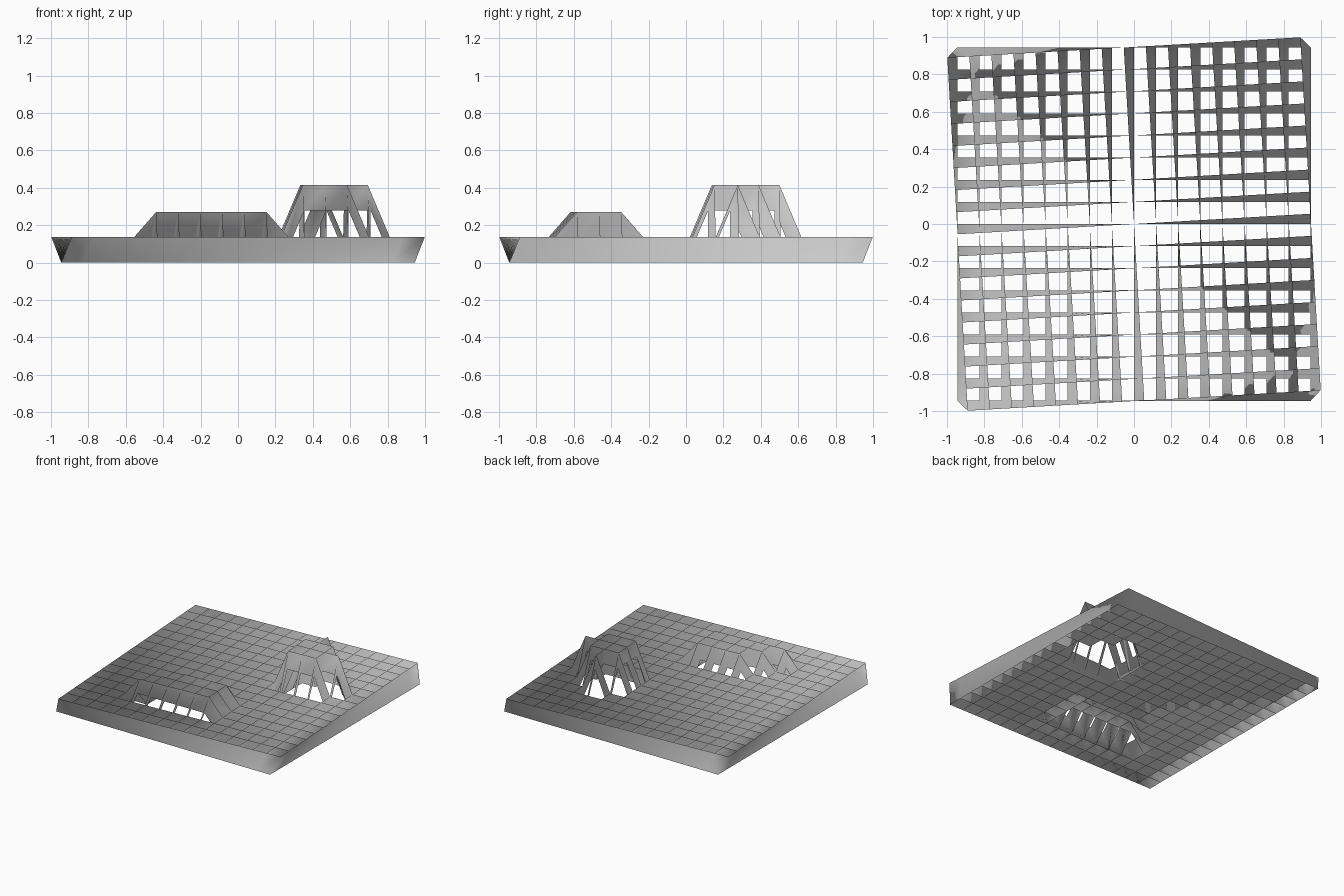
import bpy, bmesh, math

if "Cube" in bpy.data.objects:
    bpy.data.objects.remove(bpy.data.objects["Cube"])

HALF = 8                    # cells from the centre to each edge
CELL = 0.945 / HALF         # cell size
DEPTH = 0.136               # height of the lattice walls
TWIST = math.radians(3.32)  # rotation of the top edges against the bottom ones

# raised grid nodes: a tall block with two nibs, and a low stepped block
tall = {(i, j) for i in range(3, 6) for j in range(1, 4)} | {(6, 2), (4, 4)}
low = {(i, j) for j, start in ((-5, -4), (-4, -3), (-3, -2)) for i in range(start, 2)}


def lift(node):
    return 0.279 if node in tall else 0.135 if node in low else 0.0


bm = bmesh.new()
bottom, top = {}, {}
c, s = math.cos(TWIST), math.sin(TWIST)

# bottom and twisted top vertex at every grid node
for i in range(-HALF, HALF + 1):
    for j in range(-HALF, HALF + 1):
        x, y, z = i * CELL, j * CELL, lift((i, j))
        bottom[i, j] = bm.verts.new((x, y, z))
        top[i, j] = bm.verts.new((x * c - y * s, x * s + y * c, z + DEPTH))

# thin wall between neighbouring nodes in both directions
for (i, j) in list(bottom):
    for other in ((i + 1, j), (i, j + 1)):
        if other in bottom:
            bm.faces.new((bottom[i, j], bottom[other], top[other], top[i, j]))

for f in bm.faces:
    f.smooth = True

mesh = bpy.data.meshes.new("twisted_lattice")
bm.to_mesh(mesh)
bm.free()
obj = bpy.data.objects.new("twisted_lattice", mesh)
bpy.context.collection.objects.link(obj)
